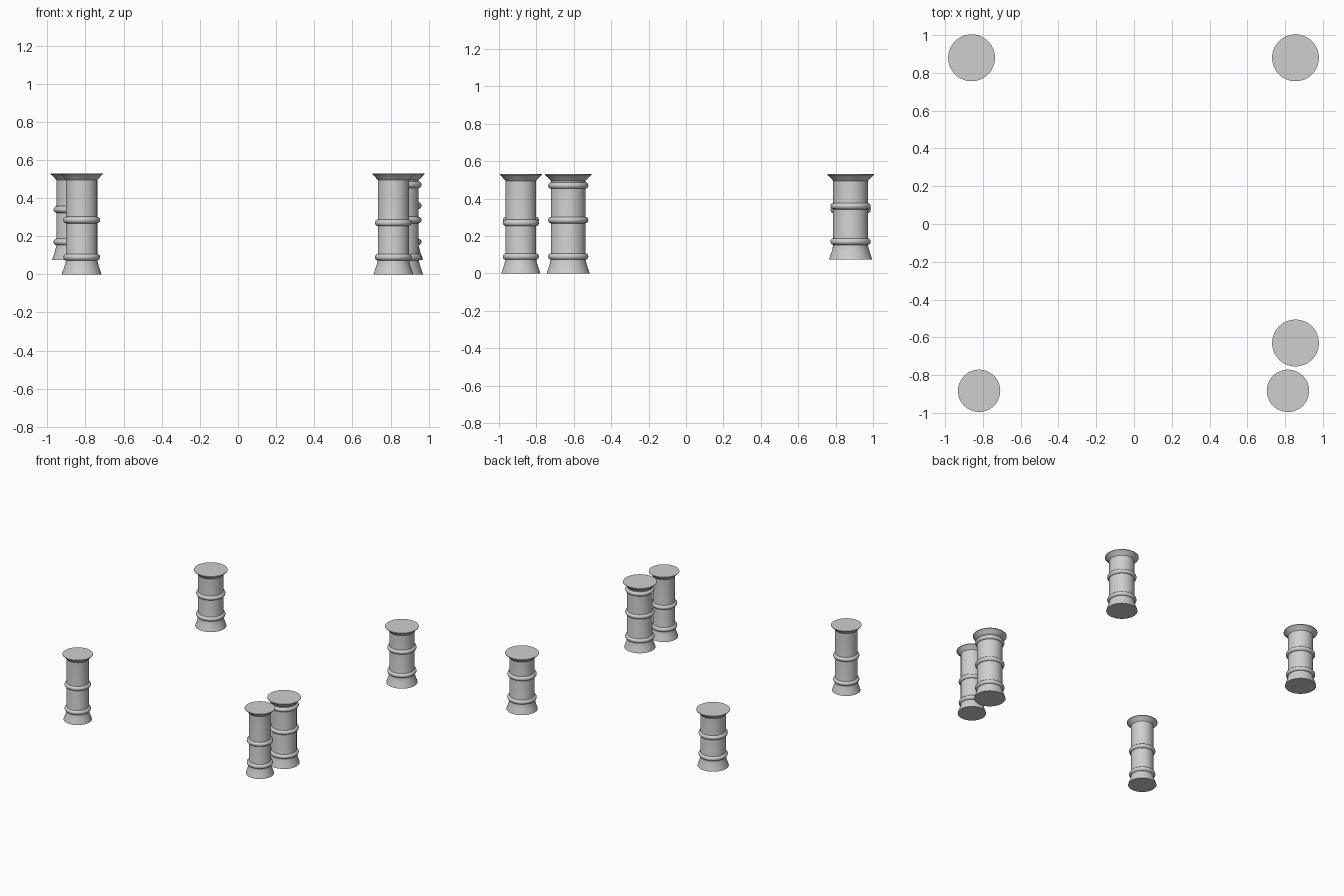
import bpy
import bmesh
from math import pi, radians
from mathutils import Matrix, Vector

cube = bpy.data.objects.get("Cube")
if cube:
    bpy.data.objects.remove(cube, do_unlink=True)

stone = bpy.data.materials.new("pale grey stone")
stone.use_nodes = True
GREY = (0.62, 0.62, 0.62, 1)
stone.diffuse_color = GREY
stone.node_tree.nodes["Principled BSDF"].inputs["Base Color"].default_value = GREY

TOP = 0.53
SIDES = 48


def finish(bm, name, location):
    """Turn a bmesh into a smooth stone object with crisp edges."""
    bmesh.ops.recalc_face_normals(bm, faces=bm.faces)
    mesh = bpy.data.meshes.new(name)
    bm.to_mesh(mesh)
    bm.free()
    mesh.materials.append(stone)
    obj = bpy.data.objects.new(name, mesh)
    obj.location = location
    bpy.context.collection.objects.link(obj)
    bpy.ops.object.select_all(action='DESELECT')
    obj.select_set(True)
    bpy.context.view_layer.objects.active = obj
    bpy.ops.object.shade_smooth_by_angle(angle=radians(35))
    return obj


def lathe(name, profile, location, closed=False):
    """Spin a (radius, height) profile about the vertical axis."""
    bm = bmesh.new()
    verts = [bm.verts.new((r, 0, z)) for r, z in profile]
    edges = [bm.edges.new(pair) for pair in zip(verts, verts[1:])]
    if closed:
        edges.append(bm.edges.new((verts[-1], verts[0])))
    bmesh.ops.spin(bm, geom=verts + edges, cent=(0, 0, 0), axis=(0, 0, 1),
                   angle=2 * pi, steps=SIDES, use_duplicate=False)
    bmesh.ops.remove_doubles(bm, verts=bm.verts, dist=1e-5)
    if not closed:
        bmesh.ops.holes_fill(bm, edges=[e for e in bm.edges if e.is_boundary], sides=0)
    return finish(bm, name, location)


def ring_profile(radius, height, tube):
    """Rounded cross-section for a band."""
    points = []
    for i in range(12):
        p = Matrix.Rotation(2 * pi * i / 12, 2) @ Vector((tube, 0))
        points.append((radius + p.x, height + p.y))
    return points


def column(name, x, y, base, body, foot, lip, rings):
    # shaft with flared foot and flat splayed cap
    shaft = [(foot, base), (foot * 0.97, base + 0.012),
             (body + 0.007, base + 0.045), (body, base + 0.075),
             (body, TOP - 0.035), (body + 0.008, TOP - 0.026),
             (lip - 0.006, TOP - 0.009), (lip, TOP - 0.004), (lip, TOP)]
    lathe(name + "_shaft", shaft, (x, y, 0))
    # raised bands
    for i, z in enumerate(rings, 1):
        lathe(f"{name}_band_{i}", ring_profile(body - 0.003, z, 0.018),
              (x, y, 0), closed=True)


WIDE = (0.093, 0.115, 0.124)
SLIM = (0.082, 0.104, 0.112)
column("back_right_column", -0.86, 0.88, 0.075, *WIDE, (0.17, 0.34))
column("back_left_column", 0.855, 0.88, 0.075, *WIDE, (0.17, 0.36))
column("middle_left_column", 0.855, -0.63, 0, *WIDE, (0.09, 0.285, 0.47))
column("front_left_column", 0.815, -0.883, 0, *SLIM, (0.09, 0.27))
column("front_right_column", -0.82, -0.883, 0, *SLIM, (0.09, 0.285))
